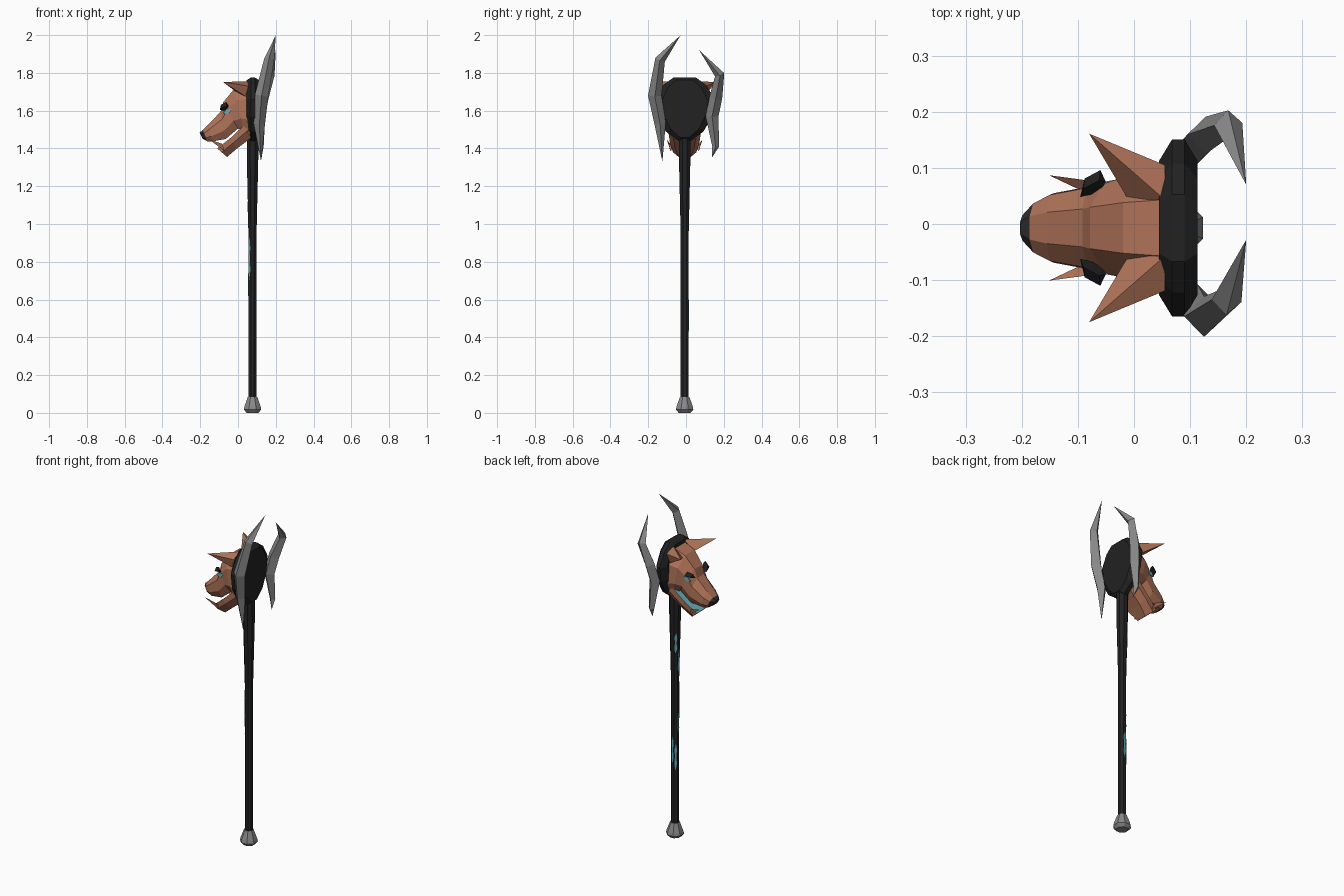
import bpy, bmesh, math
from mathutils import Vector
from mathutils.bvhtree import BVHTree

if "Cube" in bpy.data.objects:
    bpy.data.objects.remove(bpy.data.objects["Cube"])

CX, CY = 0.077, -0.007   # staff axis


def mat(name, rgb):
    m = bpy.data.materials.new(name)
    m.diffuse_color = (*rgb, 1)
    m.use_nodes = True
    m.node_tree.nodes["Principled BSDF"].inputs["Base Color"].default_value = m.diffuse_color
    return m


BLACK = mat("black", (0.016, 0.016, 0.016))
NOSE = mat("nose black", (0.025, 0.025, 0.027))
SILVER = mat("silver", (0.25, 0.25, 0.25))
FUR = mat("copper brown", (0.43, 0.17, 0.098))
GLOW = mat("pale teal", (0.14, 0.43, 0.49))


def loft(name, rings, mats, rule=None):
    """Skin equal-length rings of points; a ring of one point closes to a tip."""
    bm = bmesh.new()
    vs = [[bm.verts.new(p) for p in r] for r in rings]
    for k, (a, b) in enumerate(zip(vs, vs[1:])):
        n = max(len(a), len(b))
        for i in range(n):
            j = (i + 1) % n
            if len(a) == 1:
                f = [a[0], b[i], b[j]]
            elif len(b) == 1:
                f = [a[i], a[j], b[0]]
            else:
                f = [a[i], a[j], b[j], b[i]]
            face = bm.faces.new(f)
            if rule:
                face.material_index = rule(k, i)
    for k, r in ((-1, vs[0]), (len(vs) - 1, vs[-1])):
        if len(r) > 2:
            face = bm.faces.new(r)
            if rule:
                face.material_index = rule(k, -1)
    bmesh.ops.recalc_face_normals(bm, faces=bm.faces)
    me = bpy.data.meshes.new(name)
    bm.to_mesh(me)
    bm.free()
    for m in mats:
        me.materials.append(m)
    ob = bpy.data.objects.new(name, me)
    bpy.context.collection.objects.link(ob)
    return ob


def circle(r, z, n=8):
    return [(CX + r * math.cos(math.tau * (i + .5) / n),
             CY + r * math.sin(math.tau * (i + .5) / n), z) for i in range(n)]


# pommel and shaft
loft("pommel", [circle(r, z) for r, z in
                ((.034, 0), (.05, .018), (.046, .035), (.027, .085))], [SILVER])


def shaft_r(z):
    return .023 if z < .95 else .023 + min((z - .95) / .4, 1) * .010


loft("shaft", [circle(shaft_r(z), z) for z in (.07, .5, .95, 1.35, 1.49)], [BLACK])


# glowing cracks: thin jagged plates on the shaft facets
def crack(i, facet, z0, z1, w):
    a = facet * math.tau / 8
    out = Vector((math.cos(a), math.sin(a), 0))
    side = Vector((-out.y, out.x, 0))
    prof = ((0, -.2), (.2, -1), (.55, -.6), (.8, -1), (1, .2), (.75, .8), (.5, .3), (.25, .9))

    def ring(d):
        pts = []
        for t, s in prof:
            z = z0 + (z1 - z0) * t
            r = shaft_r(z) * math.cos(math.pi / 8) + d
            pts.append(Vector((CX, CY, z)) + out * r + side * s * w)
        return pts
    loft(f"crack_{i}", [ring(-.003), ring(.0015)], [GLOW])


for i, c in enumerate(((5, .70, .93, .008), (4, .62, .74, .008), (3, .40, .56, .008),
                       (2, .44, .60, .008), (3, 1.10, 1.22, .009), (4, .98, 1.12, .008))):
    crack(i, *c)

# collar disc behind the head: lens-shaped
half = ((.06, 1.775), (.115, 1.735), (.158, 1.66), (.145, 1.57), (.1, 1.49), (.032, 1.44))
outline = list(half) + [(-y, z) for y, z in reversed(half)]


def disc_ring(x, s):
    return [(x, CY + y * s, 1.63 + (z - 1.63) * (s + (1 - s) * .6)) for y, z in outline]


loft("collar", [disc_ring(.045, .76), disc_ring(.068, 1), disc_ring(.09, 1),
                disc_ring(.113, .76)], [BLACK])


# head: octagonal rings given by top point, bottom point and half width
def oct_ring(tx, tz, bx, bz, w):
    t, b = Vector((tx, CY, tz)), Vector((bx, CY, bz))
    return [t.lerp(b, f) + Vector((0, s * w, 0)) for f, s in
            ((0, .45), (.28, .95), (.7, 1), (1, .7), (1, -.7), (.7, -1), (.28, -.95), (0, -.45))]


head = loft("head", [oct_ring(*r) for r in (
    (.055, 1.745, .065, 1.47, .112), (-.02, 1.715, .03, 1.49, .1),
    (-.078, 1.645, 0, 1.505, .082), (-.092, 1.595, -.065, 1.45, .075),
    (-.155, 1.528, -.138, 1.437, .062), (-.186, 1.497, -.163, 1.438, .046),
    (-.203, 1.484, -.188, 1.452, .024))], [FUR, NOSE], lambda k, i: int(k >= 5))


# lower jaw, teal mouth on its upper face
def jaw_ring(tx, tz, bx, bz, w, wb):
    m = (.55 * tx + .45 * bx, .55 * tz + .45 * bz)
    return [(tx, CY + w, tz), (tx, CY - w, tz), (m[0], CY - w, m[1]), (bx, CY - wb, bz),
            (bx, CY + wb, bz), (m[0], CY + w, m[1])]


loft("lower_jaw", [jaw_ring(.045, 1.535, .068, 1.455, .088, .06),
                   jaw_ring(-.04, 1.455, -.005, 1.40, .078, .05),
                   jaw_ring(-.11, 1.4, -.058, 1.355, .062, .032)],
     [FUR, GLOW], lambda k, i: int(i == 0 and k >= 0))

# paired head details
bm = bmesh.new()
bm.from_mesh(head.data)
tree = BVHTree.FromBMesh(bm)
bm.free()
for s, side in ((1, "left"), (-1, "right")):
    def P(x, y, z):
        return Vector((x, CY + s * y, z))
    # swept-forward ear
    loft("ear_" + side, [[P(-.01, .05, 1.70), P(.055, .05, 1.755), P(.055, .112, 1.73),
                          P(.04, .1, 1.675)], [P(-.08, .168, 1.752)]], [FUR])
    # jaw tusk
    loft("tusk_" + side, [[P(-.08, .06, 1.405), P(-.085, .085, 1.425), P(-.07, .075, 1.385)],
                          [P(-.152, .094, 1.447)]], [FUR])
    # brow ridge
    loft("brow_" + side, [[P(-.096, .055, 1.605)],
                          [P(-.09, .07, 1.632), P(-.088, .088, 1.615), P(-.075, .06, 1.6)],
                          [P(-.062, .085, 1.645), P(-.06, .103, 1.625), P(-.058, .07, 1.61)],
                          [P(-.05, .082, 1.625)]], [BLACK])
    # eye plate laid on the cheek surface
    hit, nor, _, _ = tree.ray_cast(P(-.055, .5, 1.597), Vector((0, -s, 0)))
    u = Vector((-.8, 0, -.35))
    u = (u - nor * u.dot(nor)).normalized()
    v = nor.cross(u)
    dia = [u * .026, v * .014, u * -.026, v * -.014]
    loft("eye_" + side, [[hit + d - nor * .003 for d in dia],
                         [hit + d + nor * .004 for d in dia]], [GLOW])


# curved silver horns: diamond sections along a path
def horn(name, path):
    pts = [Vector(p[:3]) for p in path]
    rings = []
    for i, p in enumerate(path):
        if p[3] == 0:
            rings.append([pts[i]])
            continue
        t = (pts[i + 1] - pts[i - 1]).normalized()
        a = Vector((1, 0, 0))
        a = (a - t * a.dot(t)).normalized()
        b = t.cross(a)
        r = p[3]
        rings.append([pts[i] + a * r, pts[i] + b * r, pts[i] - a * r, pts[i] - b * r])
    loft(name, rings, [SILVER])


horn("horn_right", ((.122, -.125, 1.33, 0), (.113, -.137, 1.53, .03), (.125, -.165, 1.68, .036),
                    (.165, -.137, 1.87, .027), (.2, -.028, 2.0, 0)))
horn("horn_left", ((.125, .138, 1.352, 0), (.118, .157, 1.41, .018), (.11, .138, 1.57, .034),
                   (.128, .158, 1.67, .034), (.168, .178, 1.79, .026), (.2, .07, 1.92, 0)))
